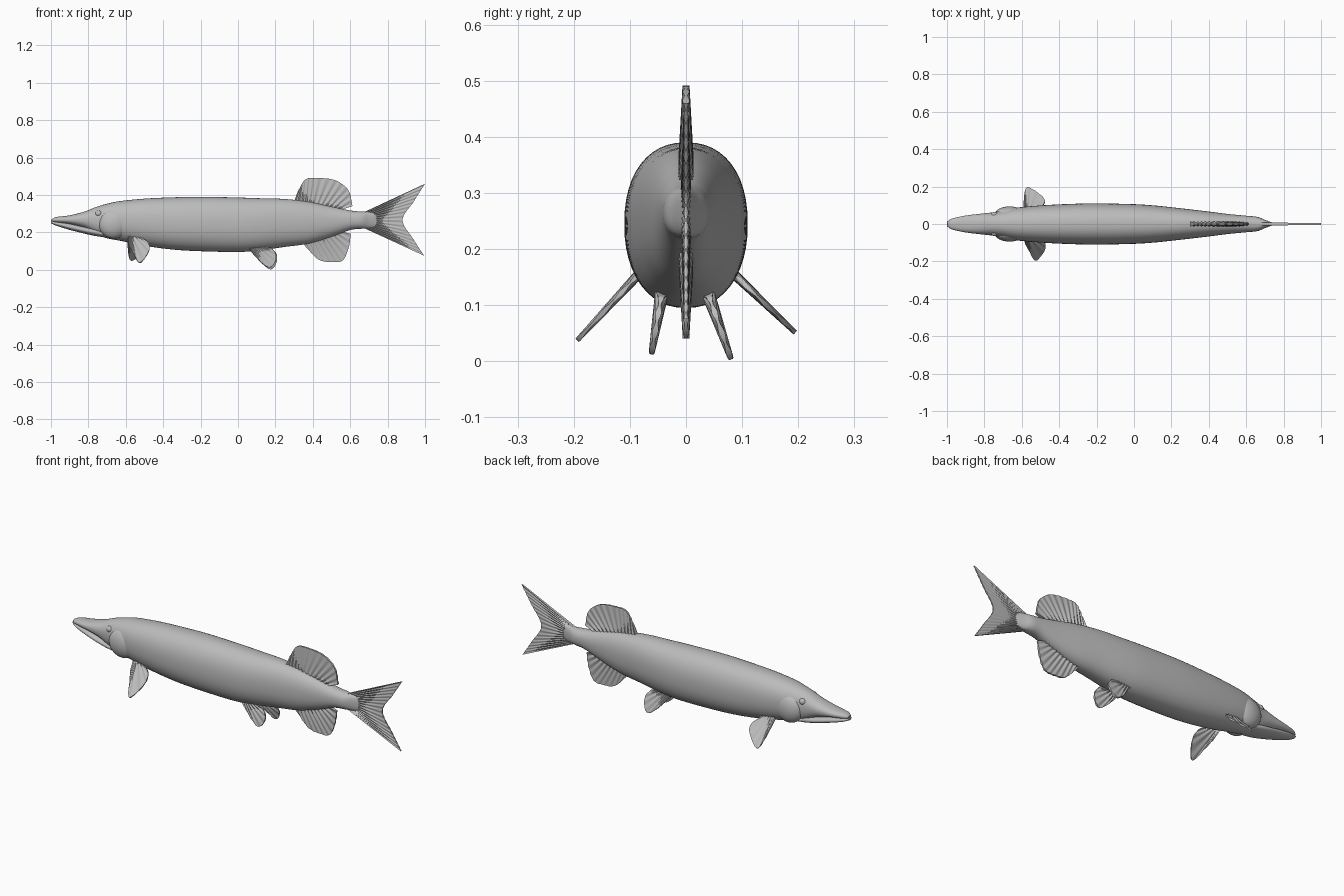
import bpy, bmesh, math
from mathutils import Vector

if "Cube" in bpy.data.objects:
    bpy.data.objects.remove(bpy.data.objects["Cube"])

grey = bpy.data.materials.new("plain grey")
grey.diffuse_color = (0.5, 0.5, 0.5, 1)
grey.use_nodes = True
grey.node_tree.nodes["Principled BSDF"].inputs["Base Color"].default_value = grey.diffuse_color


def spline(points, n):
    """Sample n+1 points on a Catmull-Rom curve."""
    p = [Vector(q) for q in points]
    p = [2 * p[0] - p[1]] + p + [2 * p[-1] - p[-2]]
    out = []
    for i in range(n + 1):
        s = i / n * (len(p) - 3)
        k = min(int(s), len(p) - 4)
        t = s - k
        a, b, c, d = p[k:k + 4]
        out.append(0.5 * (2 * b + (c - a) * t + (2 * a - 5 * b + 4 * c - d) * t * t
                          + (3 * b - a - 3 * c + d) * t ** 3))
    return out


def finish(name, bm, angle=50):
    bmesh.ops.recalc_face_normals(bm, faces=bm.faces)
    me = bpy.data.meshes.new(name)
    bm.to_mesh(me)
    bm.free()
    me.materials.append(grey)
    me.shade_smooth()
    me.set_sharp_from_angle(angle=math.radians(angle))
    ob = bpy.data.objects.new(name, me)
    bpy.context.collection.objects.link(ob)
    return ob


def loft(name, sections, rings, sides=48, power=2.25):
    """Skin oval rings given as (x, top z, bottom z, half width)."""
    bm = bmesh.new()
    loops = []
    for x, top, bot, w in spline([Vector(s) for s in sections], rings):
        loop = []
        for j in range(sides):
            a = 2 * math.pi * j / sides
            c, s = math.cos(a), math.sin(a)
            y = math.copysign(abs(c) ** (2 / power), c) * w
            z = (top + bot) / 2 + math.copysign(abs(s) ** (2 / power), s) * (top - bot) / 2
            loop.append(bm.verts.new((x, y, z)))
        loops.append(loop)
    for a, b in zip(loops, loops[1:]):
        for j in range(sides):
            k = (j + 1) % sides
            bm.faces.new((a[j], a[k], b[k], b[j]))
    bm.faces.new(loops[0])
    bm.faces.new(loops[-1])
    return finish(name, bm)


def fin(name, root, tip, thick, rays, place=lambda x, z: (x, 0, z), normal=(0, 1, 0)):
    """Fan-shaped ribbed fin between a root line and an outer edge (x, z)."""
    cols, rows = rays * 6, 10
    nor = Vector(normal).normalized()
    r = spline([(x, z, 0) for x, z in root], cols)
    t = spline([(x, z, 0) for x, z in tip], cols)
    bm = bmesh.new()
    grids = []
    for side in (1, -1):
        grid = []
        for i in range(cols + 1):
            u = i / cols
            rib = 0.72 + 0.28 * math.cos(2 * math.pi * rays * u)
            col = []
            for j in range(rows + 1):
                v = j / rows
                p = r[i].lerp(t[i], v)
                h = thick * (1 - 0.55 * v) * rib
                col.append(bm.verts.new(Vector(place(p.x, p.y)) + nor * h * side))
            grid.append(col)
        for i in range(cols):
            for j in range(rows):
                bm.faces.new((grid[i][j], grid[i + 1][j], grid[i + 1][j + 1], grid[i][j + 1]))
        grids.append(grid)
    # close the rim between both sides
    rims = [[g[i][0] for i in range(cols)] + [g[cols][j] for j in range(rows)]
            + [g[i][rows] for i in range(cols, 0, -1)] + [g[0][j] for j in range(rows, 0, -1)]
            for g in grids]
    n = len(rims[0])
    for i in range(n):
        k = (i + 1) % n
        bm.faces.new((rims[0][i], rims[0][k], rims[1][k], rims[1][i]))
    return finish(name, bm)


def ellipsoid(name, centre, radii):
    bm = bmesh.new()
    bmesh.ops.create_uvsphere(bm, u_segments=32, v_segments=20, radius=1)
    for v in bm.verts:
        v.co = Vector(centre) + Vector([a * b for a, b in zip(v.co, radii)])
    return finish(name, bm)


# body with upper snout, tapering into the tail
loft("body", [
    (-0.997, .270, .259, .014), (-0.97, .282, .252, .030), (-0.90, .291, .243, .045),
    (-0.82, .311, .222, .055), (-0.76, .335, .190, .062), (-0.70, .353, .168, .073),
    (-0.63, .367, .155, .087), (-0.50, .380, .128, .099), (-0.35, .387, .108, .107),
    (-0.20, .390, .099, .110), (0.0, .386, .095, .106), (0.12, .382, .104, .098),
    (0.25, .378, .122, .084), (0.38, .363, .140, .069), (0.50, .338, .176, .054),
    (0.60, .317, .212, .044), (0.66, .311, .219, .038), (0.70, .309, .221, .022),
    (0.75, .300, .230, .004)], 110)

# lower jaw
loft("lower_jaw", [
    (-1.0, .263, .248, .012), (-0.97, .257, .235, .028), (-0.90, .247, .213, .042),
    (-0.82, .230, .193, .052), (-0.76, .220, .180, .055), (-0.68, .200, .170, .050)], 30)

# eyes and gill covers on both sides
for label, s in (("near", -1), ("far", 1)):
    ellipsoid(label + "_eye", (-0.745, s * .048, .300), (.019, .017, .017))
    ellipsoid(label + "_gill_cover", (-0.665, s * .050, .245), (.080, .044, .078))

# fins on the centre line
fin("tail_fin", [(0.67, .306), (0.69, .265), (0.67, .224)],
    [(1.0, .460), (0.94, .365), (0.88, .265), (0.94, .160), (0.995, .075)], .009, 16)
fin("dorsal_fin", [(0.30, .365), (0.42, .345), (0.55, .320)],
    [(0.32, .420), (0.36, .482), (0.42, .491), (0.52, .478), (0.59, .425), (0.612, .340)],
    .014, 12)
fin("anal_fin", [(0.34, .155), (0.45, .170), (0.55, .205)],
    [(0.36, .125), (0.43, .055), (0.50, .041), (0.56, .050), (0.592, .120), (0.603, .192)],
    .013, 10)


# paired fins, splayed outwards and slightly different on each side
def paired(name, root, tip, side, y0, z0, slope, thick, rays):
    fin(name, root, tip, thick, rays,
        lambda x, z: (x, side * (y0 + (z0 - z) * slope), z), (0, 1, side * slope))


pectoral_root = [(-0.590, .182), (-0.570, .188), (-0.545, .185)]
paired("near_pectoral_fin", pectoral_root,
       [(-0.583, .135), (-0.560, .090), (-0.525, .037), (-0.478, .095),
        (-0.478, .140), (-0.520, .175)], -1, .075, .165, .93, .010, 7)
paired("far_pectoral_fin", pectoral_root,
       [(-0.590, .130), (-0.587, .090), (-0.572, .051), (-0.520, .075),
        (-0.476, .120), (-0.515, .170)], 1, .075, .165, 1.05, .010, 7)

pelvic_root = [(0.06, .115), (0.10, .118), (0.15, .122)]
paired("near_pelvic_fin", pelvic_root,
       [(0.085, .080), (0.125, .038), (0.168, .012), (0.198, .040),
        (0.203, .080), (0.18, .115)], -1, .045, .11, .17, .012, 6)
paired("far_pelvic_fin", pelvic_root,
       [(0.085, .080), (0.130, .032), (0.176, .003), (0.204, .035),
        (0.207, .080), (0.18, .115)], 1, .043, .11, .35, .012, 6)
